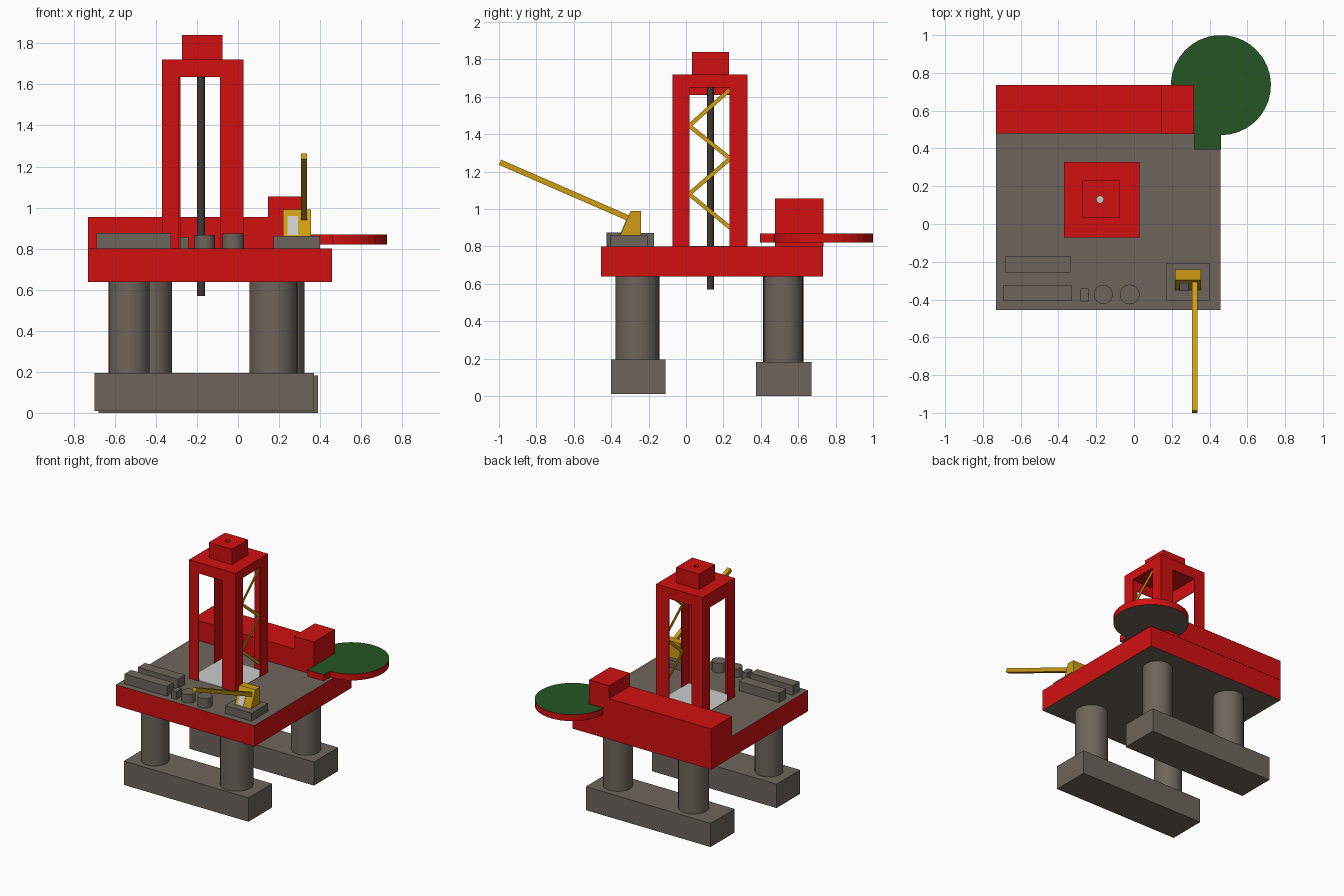
import bpy, bmesh, math
from mathutils import Vector

if "Cube" in bpy.data.objects:
    bpy.data.objects.remove(bpy.data.objects["Cube"])


def material(name, rgb):
    m = bpy.data.materials.new(name)
    m.diffuse_color = (*rgb, 1)
    m.use_nodes = True
    m.node_tree.nodes["Principled BSDF"].inputs["Base Color"].default_value = m.diffuse_color
    return m


RED = material("red_paint", (0.64, 0.005, 0.005))
STEEL = material("brown_steel", (0.152, 0.13, 0.107))
DARK = material("dark_steel", (0.05, 0.041, 0.034))
GREEN = material("pad_green", (0.018, 0.092, 0.018))
YELLOW = material("crane_yellow", (0.61, 0.34, 0.006))


def finish(name, bm, *mats):
    mesh = bpy.data.meshes.new(name)
    bm.to_mesh(mesh)
    bm.free()
    ob = bpy.data.objects.new(name, mesh)
    bpy.context.collection.objects.link(ob)
    for m in mats:
        if m:
            mesh.materials.append(m)
    return ob


def prism(name, pts, vec, *mats):
    """Extrude a flat outline along vec."""
    bm = bmesh.new()
    face = bm.faces.new([bm.verts.new(p) for p in pts])
    ext = bmesh.ops.extrude_face_region(bm, geom=[face])["geom"]
    bmesh.ops.translate(bm, vec=vec, verts=[v for v in ext if isinstance(v, bmesh.types.BMVert)])
    bmesh.ops.recalc_face_normals(bm, faces=bm.faces)
    return finish(name, bm, *mats)


def box(name, x, y, z, *mats):
    pts = [(x[0], y[0], z[0]), (x[1], y[0], z[0]), (x[1], y[1], z[0]), (x[0], y[1], z[0])]
    return prism(name, pts, (0, 0, z[1] - z[0]), *mats)


def cylinder(name, x, y, r, z, mat=None, caps=True, sides=32):
    bm = bmesh.new()
    bmesh.ops.create_cone(bm, cap_ends=caps, segments=sides, radius1=r, radius2=r, depth=z[1] - z[0])
    bmesh.ops.translate(bm, vec=(x, y, (z[0] + z[1]) / 2), verts=bm.verts)
    for f in bm.faces:
        f.smooth = abs(f.normal.z) < 0.5
    for e in bm.edges:
        e.smooth = len(e.link_faces) == 2 and all(f.smooth for f in e.link_faces)
    return finish(name, bm, mat)


def beam(name, a, b, wx, w, mat):
    """Rectangular bar between two points lying in a plane of constant x."""
    a, b = Vector(a), Vector(b)
    u = Vector((wx / 2, 0, 0))
    v = (b - a).normalized().cross(Vector((1, 0, 0))) * w / 2
    return prism(name, [a + u + v, a - u + v, a - u - v, a + u - v], b - a, mat)


def frame_outline(outer, inner, top):
    """Inverted U: a derrick wall with its tall opening."""
    (a, d), (b, c) = outer, inner
    return [(a, 0.80), (b, 0.80), (b, top), (c, top), (c, 0.80), (d, 0.80), (d, 1.72), (a, 1.72)]


def paint_flat(ob, top, bottom):
    for p in ob.data.polygons:
        if p.normal.z > 0.9:
            p.material_index = top
        elif p.normal.z < -0.9:
            p.material_index = bottom


# pontoons
box("front_pontoon", (-0.70, 0.37), (-0.40, -0.11), (0.01, 0.195), STEEL)
box("back_pontoon", (-0.68, 0.39), (0.375, 0.67), (0, 0.183), STEEL)

# columns
for name, x, y, r in (("front_left_column", -0.53, -0.26, 0.10),
                      ("front_right_column", 0.172, -0.26, 0.117),
                      ("back_left_column", -0.43, 0.52, 0.109),
                      ("back_right_column", 0.22, 0.52, 0.105)):
    cylinder(name, x, y, r, (0.18, 0.645), STEEL)

# deck
deck = box("deck", (-0.73, 0.459), (-0.455, 0.733), (0.638, 0.80), RED, STEEL)
paint_flat(deck, 1, 1)

# accommodation block
box("long_cabin", (-0.73, 0.145), (0.48, 0.735), (0.80, 0.955), RED)
box("tall_cabin", (0.145, 0.318), (0.477, 0.735), (0.80, 1.055), RED)

# helicopter pad: disc joined to a square walkway
cx, cy, r = 0.46, 0.735, 0.265
outline = [(0.318, 0.395, 0.82), (cx, 0.395, 0.82)]
for i in range(33):
    t = math.radians(-90 + 328 * i / 32)
    outline.append((cx + r * math.cos(t), cy + r * math.sin(t), 0.82))
pad = prism("landing_pad", outline, (0, 0, 0.05), RED, GREEN, STEEL)
paint_flat(pad, 1, 2)

# derrick: four thin walls with tall openings, a roof and a crown
X, Y, T = (-0.37, 0.028), (-0.072, 0.328), 0.006
box("derrick_floor", (X[0] + T, X[1] - T), (Y[0] + T, Y[1] - T), (0.797, 0.803))
for name, y, opening in (("front", Y[0], (-0.288, -0.088)), ("back", Y[1] - T, (-0.279, -0.085))):
    pts = frame_outline(X, opening, 1.635)
    prism(f"derrick_{name}_wall", [(u, y, z) for u, z in pts], (0, T, 0), RED)
for name, x, top in (("left", X[0], 1.61), ("right", X[1] - T, 1.65)):
    pts = frame_outline((Y[0] + T, Y[1] - T), (0.02, 0.233), top)
    prism(f"derrick_{name}_wall", [(x, u, z) for u, z in pts], (T, 0, 0), RED)
roof = box("derrick_roof", (X[0] + T, X[1] - T), (Y[0] + T, Y[1] - T), (1.712, 1.72), RED)
crown = box("derrick_crown", (-0.273, -0.076), (0.032, 0.23), (1.72, 1.84), RED)

# zigzag bracing on the right face
zig = [(0.236, 1.64), (0.017, 1.445), (0.236, 1.27), (0.017, 1.08), (0.236, 0.90)]
for i, (p, q) in enumerate(zip(zig, zig[1:])):
    beam(f"derrick_brace_{i + 1}", (0.018, *p), (0.018, *q), 0.006, 0.022, YELLOW)

# open drill pipe running through the crown
cylinder("drill_pipe", -0.18, 0.13, 0.0185, (0.57, 1.84), DARK, caps=False, sides=16)
bore = cylinder("bore_cutter", -0.18, 0.13, 0.0185, (1.5, 1.95), sides=16)
bore.hide_render = True
bore.hide_viewport = True
for ob in (roof, crown):
    mod = ob.modifiers.new("bore", "BOOLEAN")
    mod.operation = "DIFFERENCE"
    mod.solver = "EXACT"
    mod.object = bore

# deck equipment
box("inner_pipe_rack", (-0.68, -0.335), (-0.257, -0.17), (0.80, 0.873), STEEL)
box("outer_pipe_rack", (-0.69, -0.327), (-0.405, -0.325), (0.80, 0.875), STEEL)
box("small_locker", (-0.283, -0.242), (-0.41, -0.342), (0.80, 0.857), STEEL)
cylinder("left_tank", -0.163, -0.373, 0.05, (0.80, 0.867), STEEL)
cylinder("right_tank", -0.023, -0.373, 0.052, (0.80, 0.874), STEEL)

# crane
box("crane_base", (0.173, 0.40), (-0.405, -0.206), (0.80, 0.862), STEEL)
side = [(-0.35, 0.862), (-0.24, 0.862), (-0.24, 0.99), (-0.296, 0.99)]
prism("crane_cab", [(0.218, y, z) for y, z in side], (0.138, 0, 0), YELLOW)
window = [(-0.352, 0.867), (-0.345, 0.867), (-0.306, 0.958), (-0.313, 0.958)]
prism("crane_window", [(0.242, y, z) for y, z in window], (0.05, 0, 0))
beam("crane_boom", (0.322, -0.27, 0.935), (0.322, -0.994, 1.25), 0.03, 0.03, YELLOW)
